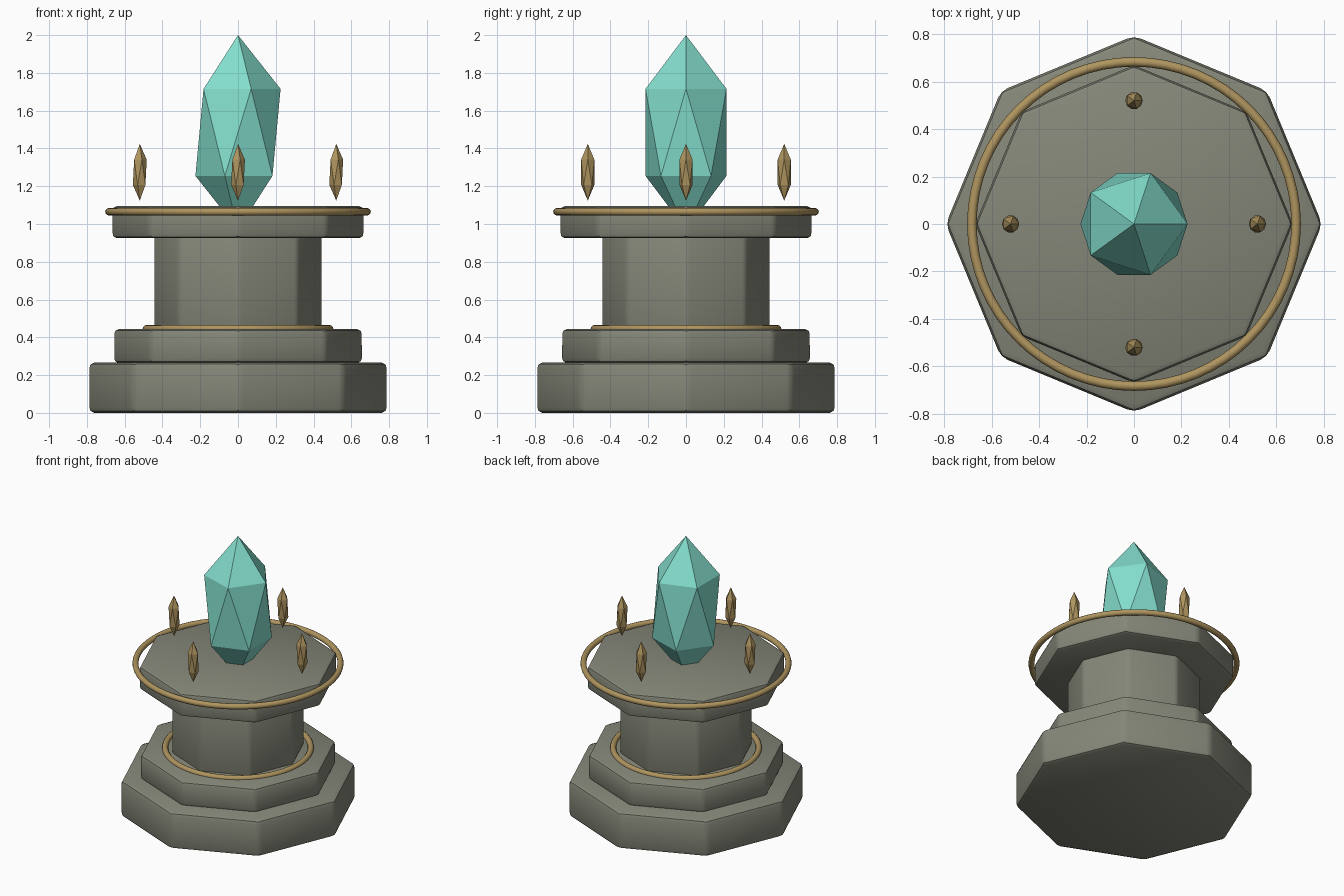
import bpy
import math

if "Cube" in bpy.data.objects:
    bpy.data.objects.remove(bpy.data.objects["Cube"])


def material(name, rgb):
    m = bpy.data.materials.new(name)
    m.diffuse_color = (*rgb, 1.0)
    m.use_nodes = True
    m.node_tree.nodes["Principled BSDF"].inputs["Base Color"].default_value = m.diffuse_color
    return m


STONE = material("grey_stone", (0.235, 0.242, 0.19))
BRONZE = material("bronze", (0.43, 0.30, 0.115))
CRYSTAL = material("teal_crystal", (0.23, 0.73, 0.61))


def finish(name, mat):
    ob = bpy.context.object
    ob.name = name
    ob.data.name = name
    ob.data.materials.append(mat)
    return ob


def stone_tier(name, radius, z0, z1, bevel):
    """Octagonal block with a corner facing front and softened edges."""
    bpy.ops.mesh.primitive_cylinder_add(
        vertices=8, radius=radius + 0.2 * bevel, depth=z1 - z0,
        location=(0, 0, (z0 + z1) / 2))
    ob = finish(name, STONE)
    mod = ob.modifiers.new("soft_edges", 'BEVEL')
    mod.width = bevel
    mod.segments = 2
    mod.limit_method = 'ANGLE'
    mod.angle_limit = math.radians(30)
    bpy.ops.object.modifier_apply(modifier=mod.name)
    bpy.ops.object.shade_smooth_by_angle(angle=math.radians(30))


def ring(name, major, minor, z):
    bpy.ops.mesh.primitive_torus_add(
        major_radius=major, minor_radius=minor,
        major_segments=64, minor_segments=12, location=(0, 0, z))
    finish(name, BRONZE)
    bpy.ops.object.shade_smooth()


def gem(name, mat, location, radius, half_height):
    """Stretched icosahedron with flat facets."""
    bpy.ops.mesh.primitive_ico_sphere_add(
        subdivisions=1, radius=1, location=location)
    ob = finish(name, mat)
    ob.scale = (radius, radius, half_height)
    bpy.ops.object.transform_apply(location=False, rotation=False, scale=True)


# Pedestal
stone_tier("base_step", 0.787, 0.0, 0.267, 0.03)
stone_tier("upper_step", 0.655, 0.264, 0.443, 0.025)
stone_tier("column", 0.443, 0.43, 0.94, 0.02)
stone_tier("capital", 0.664, 0.925, 1.095, 0.025)

# Bronze rings
ring("lower_ring", 0.485, 0.02, 0.445)
ring("upper_ring", 0.683, 0.02, 1.065)

# Main crystal, its lower tip sunk into the capital
gem("crystal", CRYSTAL, (0, 0, 1.485), 0.252, 0.515)

# Four floating shards around the crystal
for i in range(4):
    a = i * math.pi / 2
    gem(f"floating_shard_{i + 1}", BRONZE,
        (0.52 * math.cos(a), 0.52 * math.sin(a), 1.274), 0.041, 0.15)
